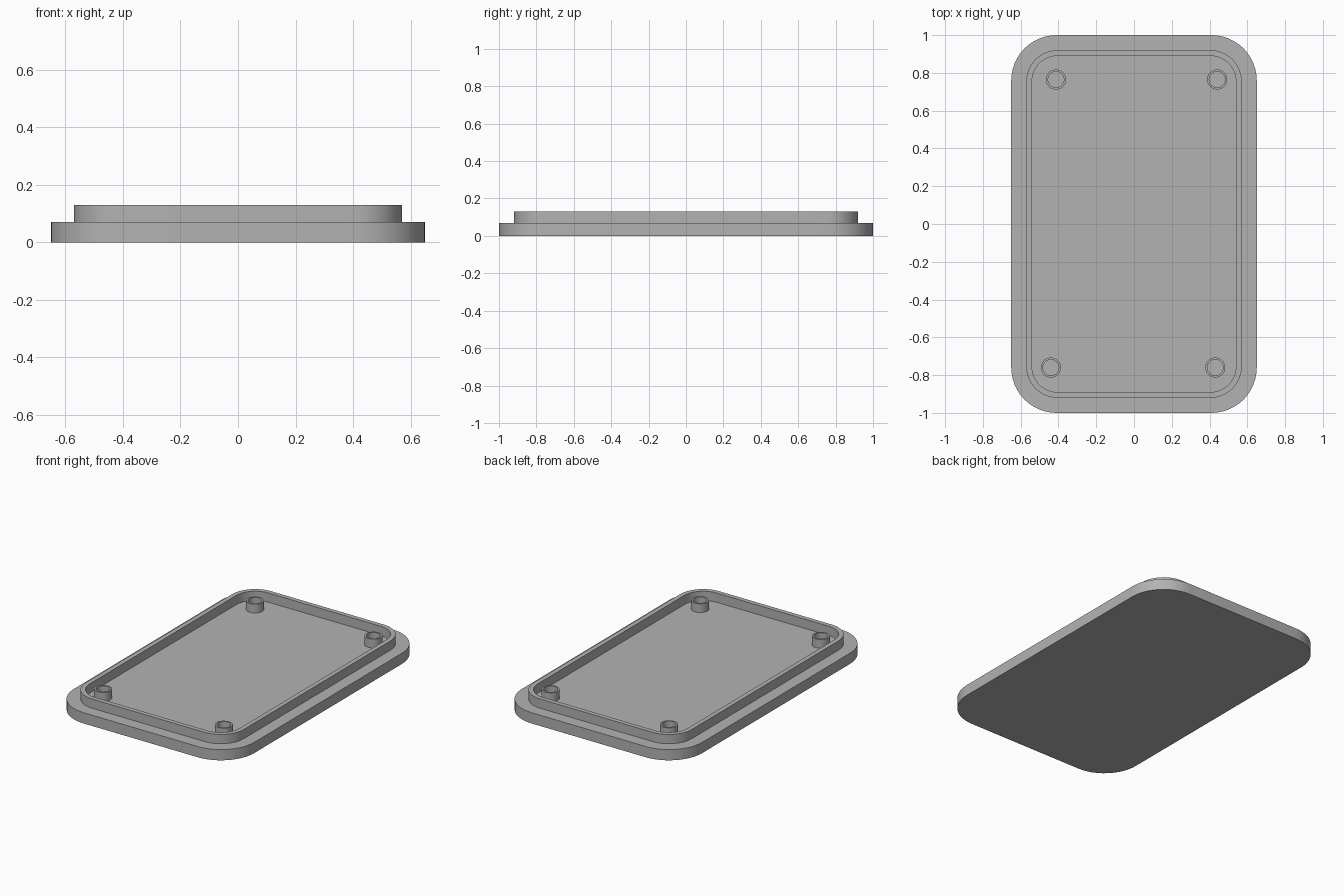
import bpy, bmesh, math

cube = bpy.data.objects.get("Cube")
if cube:
    bpy.data.objects.remove(cube, do_unlink=True)

grey = bpy.data.materials.new("plain_grey")
grey.use_nodes = True
colour = (0.448, 0.448, 0.448, 1)
grey.diffuse_color = colour
grey.node_tree.nodes["Principled BSDF"].inputs["Base Color"].default_value = colour

FLOOR = 0.07     # top of the plate
RIM = 0.13       # top of the lip
POST_TOP = 0.127
SINK = 0.01      # overlap into the plate


def outline(half_x, half_y, radius, steps=12):
    """Rounded rectangle, counter-clockwise; a circle when all sizes match."""
    points = []
    for quarter, (sx, sy) in enumerate([(1, 1), (-1, 1), (-1, -1), (1, -1)]):
        for i in range(steps + 1):
            a = (quarter + i / steps) * math.pi / 2
            points.append((sx * (half_x - radius) + radius * math.cos(a),
                           sy * (half_y - radius) + radius * math.sin(a)))
    return points


def loft(name, loops, closed=False, location=(0, 0, 0)):
    """Skin a stack of (outline, z) loops, capped or closed into a ring."""
    bm = bmesh.new()
    rows = [[bm.verts.new((x, y, z)) for x, y in pts] for pts, z in loops]
    count = len(rows[0])
    pairs = list(zip(rows, rows[1:]))
    if closed:
        pairs.append((rows[-1], rows[0]))
    else:
        bm.faces.new(rows[0][::-1])
        bm.faces.new(rows[-1])
    for low, high in pairs:
        for i in range(count):
            j = (i + 1) % count
            bm.faces.new((low[i], low[j], high[j], high[i]))
    bmesh.ops.remove_doubles(bm, verts=bm.verts, dist=1e-5)
    bmesh.ops.recalc_face_normals(bm, faces=bm.faces)
    mesh = bpy.data.meshes.new(name)
    bm.to_mesh(mesh)
    bm.free()
    mesh.materials.append(grey)
    obj = bpy.data.objects.new(name, mesh)
    obj.location = location
    bpy.context.collection.objects.link(obj)
    bpy.ops.object.select_all(action="DESELECT")
    obj.select_set(True)
    bpy.context.view_layer.objects.active = obj
    bpy.ops.object.shade_smooth_by_angle(angle=math.radians(30))
    return obj


def ring(name, outer, inner, top, location=(0, 0, 0)):
    """Hollow wall standing on the plate."""
    low = FLOOR - SINK
    return loft(name, [(outer, low), (outer, top), (inner, top), (inner, low)],
                closed=True, location=location)


# Flat base plate with rounded corners
plate = outline(0.65, 1.0, 0.24)
loft("base_plate", [(plate, 0), (plate, FLOOR)])

# Raised lip set in from the edge
ring("lip", outline(0.57, 0.92, 0.165), outline(0.54, 0.89, 0.135), RIM)

# Hollow screw posts near the corners
post_outer = outline(0.053, 0.053, 0.053, 8)
post_inner = outline(0.042, 0.042, 0.042, 8)
posts = {
    "back_right_post": (-0.413, 0.765),
    "back_left_post": (0.44, 0.765),
    "front_right_post": (-0.44, -0.76),
    "front_left_post": (0.43, -0.76),
}
for name, (x, y) in posts.items():
    ring(name, post_outer, post_inner, POST_TOP, (x, y, 0))
